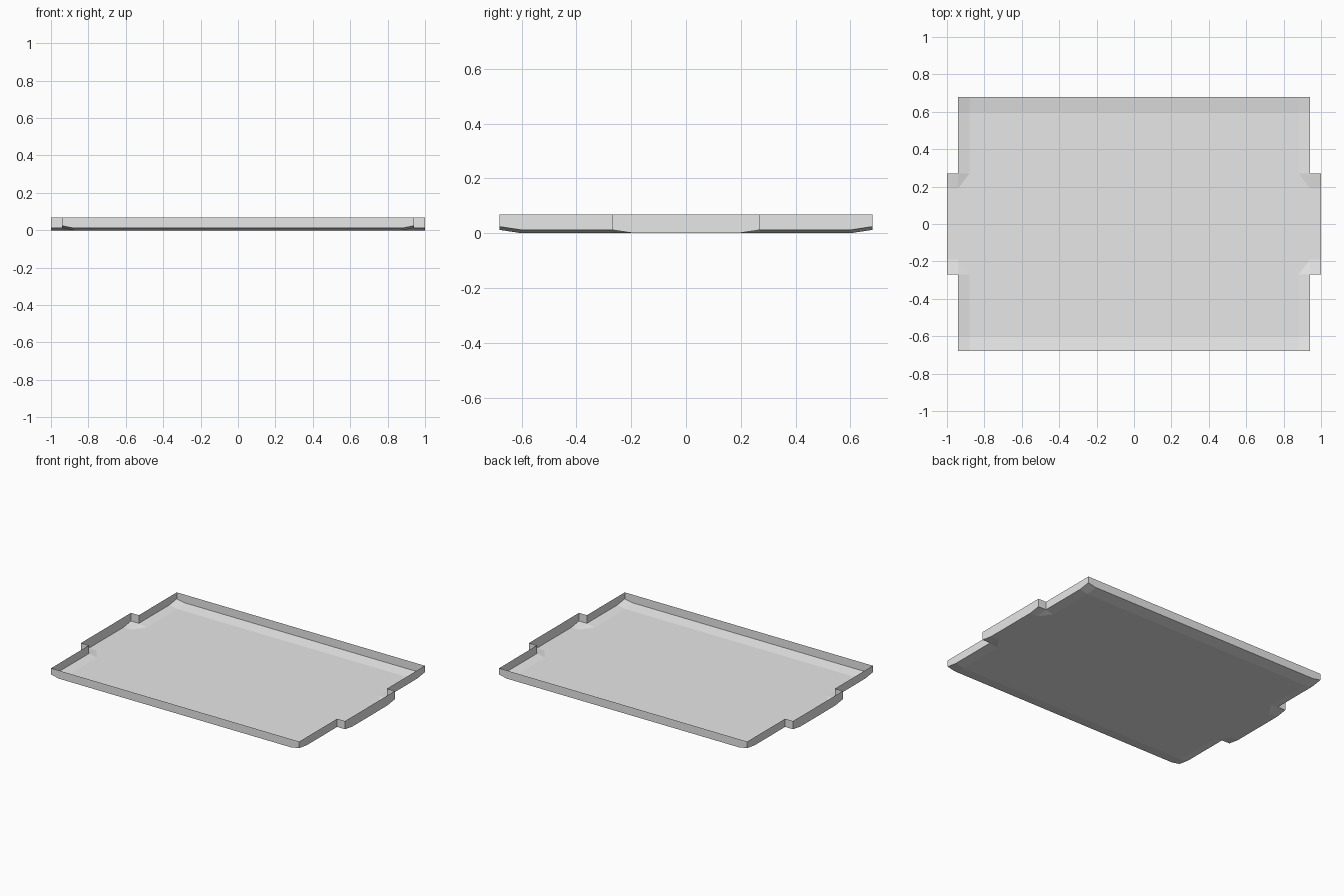
import bpy
import bmesh

default = bpy.data.objects.get("Cube")
if default:
    bpy.data.objects.remove(default, do_unlink=True)

# Main sizes
TAB_X, SIDE_X, FLAT_X = 1.0, 0.94, 0.88      # tab end, side wall, flat floor
END_Y, BEND_Y, TAB_Y, TAB_FLAT_Y = 0.68, 0.6, 0.27, 0.19
RISE, RIM = 0.012, 0.068


def mirrored(values):
    """Sorted list of the values and their negatives."""
    return sorted([-v for v in values] + list(values))


def floor_height(x, y):
    """The floor is flat and lifts slightly towards its outline."""
    z = RISE if abs(y) >= END_Y else 0.0
    if abs(x) >= SIDE_X and abs(y) >= TAB_Y:
        z += RISE
    return z


def make_material(name, colour):
    mat = bpy.data.materials.new(name)
    mat.use_nodes = True
    mat.diffuse_color = colour
    mat.node_tree.nodes["Principled BSDF"].inputs["Base Color"].default_value = colour
    return mat


bm = bmesh.new()
xs = mirrored([FLAT_X, SIDE_X, TAB_X])
ys = mirrored([TAB_FLAT_Y, TAB_Y, BEND_Y, END_Y])
grid = {}


def vert(x, y):
    if (x, y) not in grid:
        grid[x, y] = bm.verts.new((x, y, floor_height(x, y)))
    return grid[x, y]


# Floor panels, leaving out the notches beside the tabs
for x0, x1 in zip(xs, xs[1:]):
    for y0, y1 in zip(ys, ys[1:]):
        mid_x, mid_y = abs(x0 + x1) / 2, abs(y0 + y1) / 2
        if mid_x > SIDE_X and mid_y > TAB_Y:
            continue
        bm.faces.new([vert(x0, y0), vert(x1, y0), vert(x1, y1), vert(x0, y1)])

# Diagonal creases at the inner corners of the tabs
for sx in (-1, 1):
    for sy in (-1, 1):
        bmesh.ops.connect_verts(bm, verts=[
            grid[sx * FLAT_X, sy * TAB_Y], grid[sx * SIDE_X, sy * TAB_FLAT_Y]])

# Upright rim around the whole outline
outline = [e for e in bm.edges if e.is_boundary]
rim = bmesh.ops.extrude_edge_only(bm, edges=outline)
for element in rim["geom"]:
    if isinstance(element, bmesh.types.BMVert):
        element.co.z = RIM

mesh = bpy.data.meshes.new("tray")
bm.to_mesh(mesh)
bm.free()
mesh.materials.append(make_material("light_grey", (0.8, 0.8, 0.8, 1.0)))
tray = bpy.data.objects.new("tray", mesh)
bpy.context.collection.objects.link(tray)
